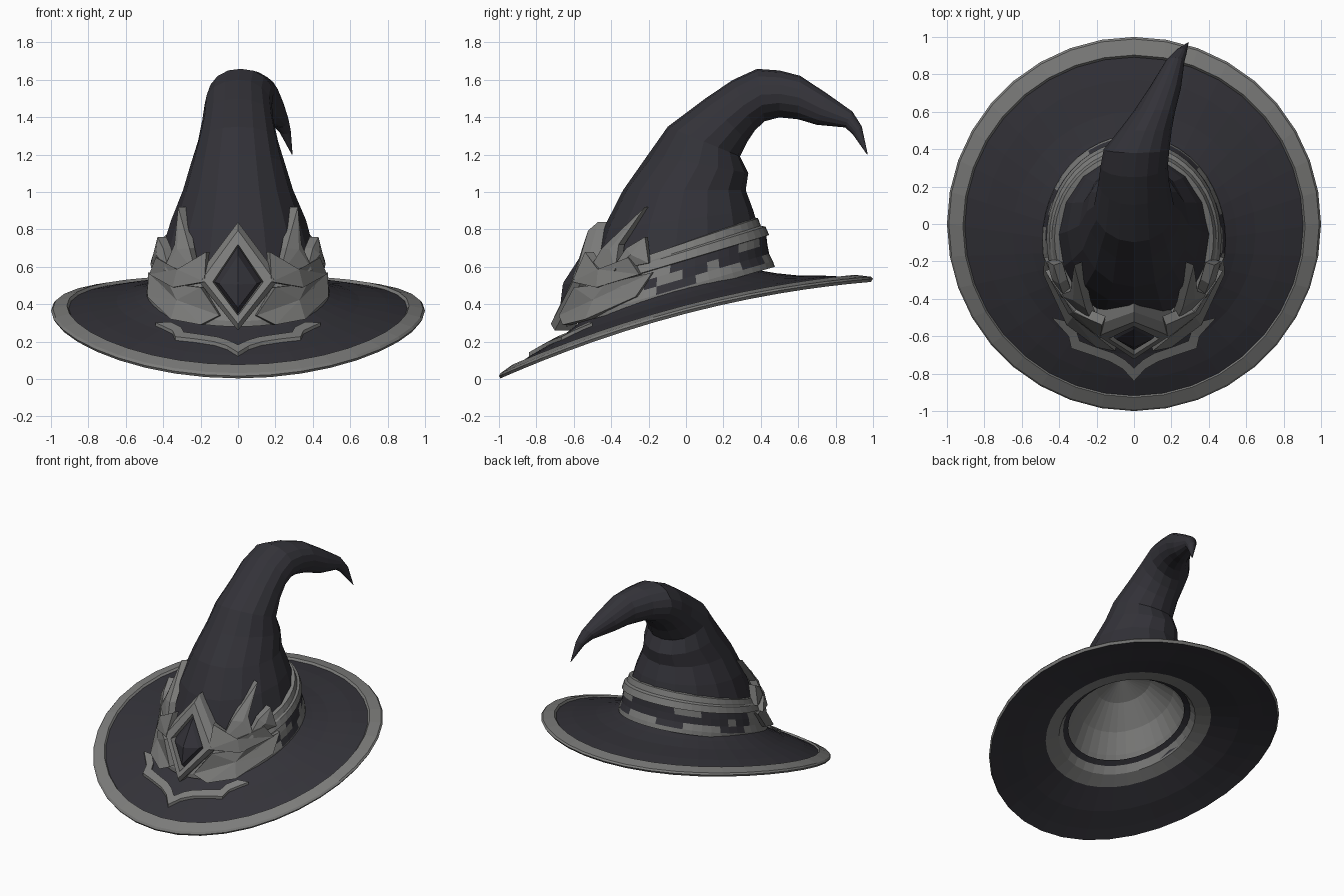
import bpy, bmesh, math, random
from mathutils import Vector

if "Cube" in bpy.data.objects:
    bpy.data.objects.remove(bpy.data.objects["Cube"])
random.seed(4)


def material(name, rgb):
    m = bpy.data.materials.new(name)
    m.diffuse_color = (*rgb, 1)
    m.use_nodes = True
    m.node_tree.nodes["Principled BSDF"].inputs["Base Color"].default_value = m.diffuse_color
    return m


CLOTH = material("dark cloth", (0.033, 0.032, 0.040))
TRIM = material("grey metal", (0.20, 0.20, 0.195))


def finish(name, bm):
    bmesh.ops.recalc_face_normals(bm, faces=bm.faces[:])
    me = bpy.data.meshes.new(name)
    bm.to_mesh(me)
    bm.free()
    me.materials.append(CLOTH)
    me.materials.append(TRIM)
    ob = bpy.data.objects.new(name, me)
    bpy.context.collection.objects.link(ob)
    return ob


def loft(name, loops, paint, cap=False):
    """Skin closed loops; paint(row, segment) returns 0 cloth or 1 metal."""
    bm = bmesh.new()
    rows = [[bm.verts.new(p) for p in lp] for lp in loops]
    n = len(loops[0])
    for r in range(len(rows) - 1):
        for s in range(n):
            t = (s + 1) % n
            f = bm.faces.new((rows[r][s], rows[r][t], rows[r + 1][t], rows[r + 1][s]))
            f.material_index = paint(r, s)
    if cap:
        f = bm.faces.new(rows[-1])
        f.material_index = paint(len(rows) - 2, 0)
    return finish(name, bm)


def ring(fy, fz, by, bz, cx, hw, n, jitter=0.0):
    """Tilted ellipse through a front point and a back point."""
    c = Vector((cx, (fy + by) / 2, (fz + bz) / 2))
    a = Vector((cx, fy, fz)) - c
    pts = []
    for i in range(n):
        t = 2 * math.pi * i / n
        k = 1 + random.uniform(-jitter, jitter)
        pts.append(c + a * math.cos(t) * k + Vector((hw * math.sin(t) * k, 0, 0)))
    return pts


# Brim: tilted, curved disc with metal rim, cloth underside and grey lining
def tilt(y):
    return 0.36 + 0.26 * y - 0.09 * y * y


def brim_ring(r, lift, n=36):
    pts = []
    for i in range(n):
        t = 2 * math.pi * i / n
        y = -r * math.cos(t) - 0.14 * (1 - r)
        pts.append((r * math.sin(t), y, tilt(y) + lift))
    return pts


TOP = [(.40, .16), (.45, .14), (.55, .10), (.65, .07), (.80, .045), (.905, .022)]
RIM = [(.915, .036), (.99, .018), (1.0, .006), (.99, -.010)]
UNDER = [(.90, .005), (.75, .025), (.57, .075)]
LINING = [(.47, .10), (.40, .20), (.33, .33), (.19, .46), (.002, .53)]
prof = TOP + RIM + UNDER + LINING
loft("brim", [brim_ring(*p) for p in prof],
     lambda r, s: 1 if 5 <= r <= 8 or r >= 12 else 0)

# Crown: bent, crumpled cone; front y,z / back y,z / centre x / half width
crown = [(-.58, .30, .44, .60, 0, .47), (-.52, .55, .40, .75, 0, .42),
         (-.44, .80, .36, .90, 0, .36), (-.34, 1.01, .32, 1.01, 0, .295),
         (-.20, 1.20, .335, 1.10, 0, .25), (-.10, 1.35, .29, 1.19, 0, .215),
         (.10, 1.50, .33, 1.27, 0, .19), (.25, 1.60, .37, 1.33, 0, .18),
         (.38, 1.66, .42, 1.38, .015, .175), (.50, 1.65, .50, 1.40, .06, .14),
         (.61, 1.62, .60, 1.39, .11, .11), (.75, 1.53, .70, 1.36, .165, .085),
         (.89, 1.43, .85, 1.345, .22, .05), (.94, 1.35, .89, 1.31, .25, .032),
         (.972, 1.20, .968, 1.20, .29, .002)]
loft("crown", [ring(*c, 16, 0.012) for c in crown], lambda r, s: 0, True)

# Hat band: metal edges, cloth middle with worn metal patches, metal at front
N = 48
band = [(-.64, .28, .475, .60, 0, .49), (-.64, .31, .465, .63, 0, .49),
        (-.62, .36, .445, .67, 0, .475), (-.61, .41, .435, .72, 0, .467),
        (-.595, .455, .43, .765, 0, .455), (-.60, .46, .445, .77, 0, .468),
        (-.565, .51, .425, .815, 0, .452), (-.56, .515, .40, .82, 0, .44),
        (-.54, .55, .385, .86, 0, .425), (-.49, .55, .34, .86, 0, .38)]


def band_paint(r, s):
    side = min(s, N - s)
    if side < 10 or r in (0, 4, 5, 6, 7, 8):
        return 1
    if r == 1:
        return 1 if s % 7 < 4 else 0
    if r == 2:
        return 1 if side in (11, 12, 15) else 0
    return 1 if s % 9 < 3 else 0


loft("hat_band", [ring(*b, N) for b in band], band_paint)


# Diamond clasp on the front
def diamond(w, top, bottom, out):
    mid = (top + bottom) / 2 - 0.01
    pts = []
    for x, z in ((0, top), (w, mid), (0, bottom), (-w, mid)):
        pts.append((x, -.47 - .4 * (.84 - z) + .8 * x * x - out, z))
    return pts


loft("clasp_frame", [diamond(.22, .84, .26, -.10), diamond(.225, .84, .26, .0),
                     diamond(.19, .795, .295, .035), diamond(.135, .72, .34, .03),
                     diamond(.125, .71, .35, -.03)], lambda r, s: 1)
loft("clasp_gem", [diamond(.13, .715, .345, -.03), diamond(.10, .66, .38, .02),
                   diamond(.004, .52, .512, .055)], lambda r, s: 0, True)


# Layered wings: faceted plates standing off the band, made on both sides
def plate(name, pts, depth):
    for label, sx in (("right", 1), ("left", -1)):
        bm = bmesh.new()
        outer = [Vector((sx * x, y, z)) for x, y, z in pts]
        inner = []
        for p in outer:
            d = Vector((p.x, p.y + .08, 0)).normalized()
            inner.append(p - d * depth)
        vo = [bm.verts.new(p) for p in outer]
        vi = [bm.verts.new(p) for p in inner]
        c = sum(outer, Vector()) / len(outer)
        c += Vector((c.x, c.y + .08, 0)).normalized() * .025
        vc = bm.verts.new(c)
        n = len(vo)
        for i in range(n):
            j = (i + 1) % n
            bm.faces.new((vo[i], vo[j], vc))
            bm.faces.new((vo[j], vo[i], vi[i], vi[j]))
        bm.faces.new(vi)
        for f in bm.faces:
            f.material_index = 1
        finish(name + "_" + label, bm)


plate("tall_spike", [(.22, -.54, .55), (.26, -.45, .70), (.32, -.22, .92),
                     (.34, -.36, .72), (.40, -.38, .58)], .05)
plate("short_spike", [(.37, -.40, .58), (.40, -.32, .70), (.43, -.22, .76),
                      (.465, -.20, .62)], .05)
plate("lower_wing", [(.10, -.68, .34), (.20, -.66, .29), (.36, -.54, .32), (.485, -.27, .44),
                     (.48, -.18, .57), (.37, -.43, .51), (.20, -.60, .49)], .05)
plate("upper_wing", [(.18, -.61, .52), (.17, -.54, .68), (.24, -.51, .63), (.32, -.47, .58),
                     (.44, -.31, .65), (.475, -.25, .56), (.35, -.48, .49)], .05)


# Pointed trim laid on the front of the brim
def brim_z(x, y):
    r = math.hypot(x, y + .05)
    for (r0, l0), (r1, l1) in zip(TOP, TOP[1:]):
        if r <= r1:
            return tilt(y) + l0 + (l1 - l0) * (r - r0) / (r1 - r0)
    return tilt(y) + TOP[-1][1]


outer = [(0, -.84), (.06, -.775), (.13, -.735), (.23, -.70), (.335, -.665), (.35, -.60), (.44, -.50)]
inner = [(0, -.77), (.05, -.725), (.11, -.69), (.20, -.66), (.29, -.625), (.305, -.58), (.36, -.52)]
outer = [(-x, y) for x, y in outer[:0:-1]] + outer
inner = [(-x, y) for x, y in inner[:0:-1]] + inner
sections = []
for (ox, oy), (ix, iy) in zip(outer, inner):
    zo, zi = brim_z(ox, oy), brim_z(ix, iy)
    sections.append([(ox, oy, zo - .015), (ox, oy, zo + .018),
                     (ix, iy, zi + .018), (ix, iy, zi - .015)])
loft("brim_point_trim", sections, lambda r, s: 1, True)
